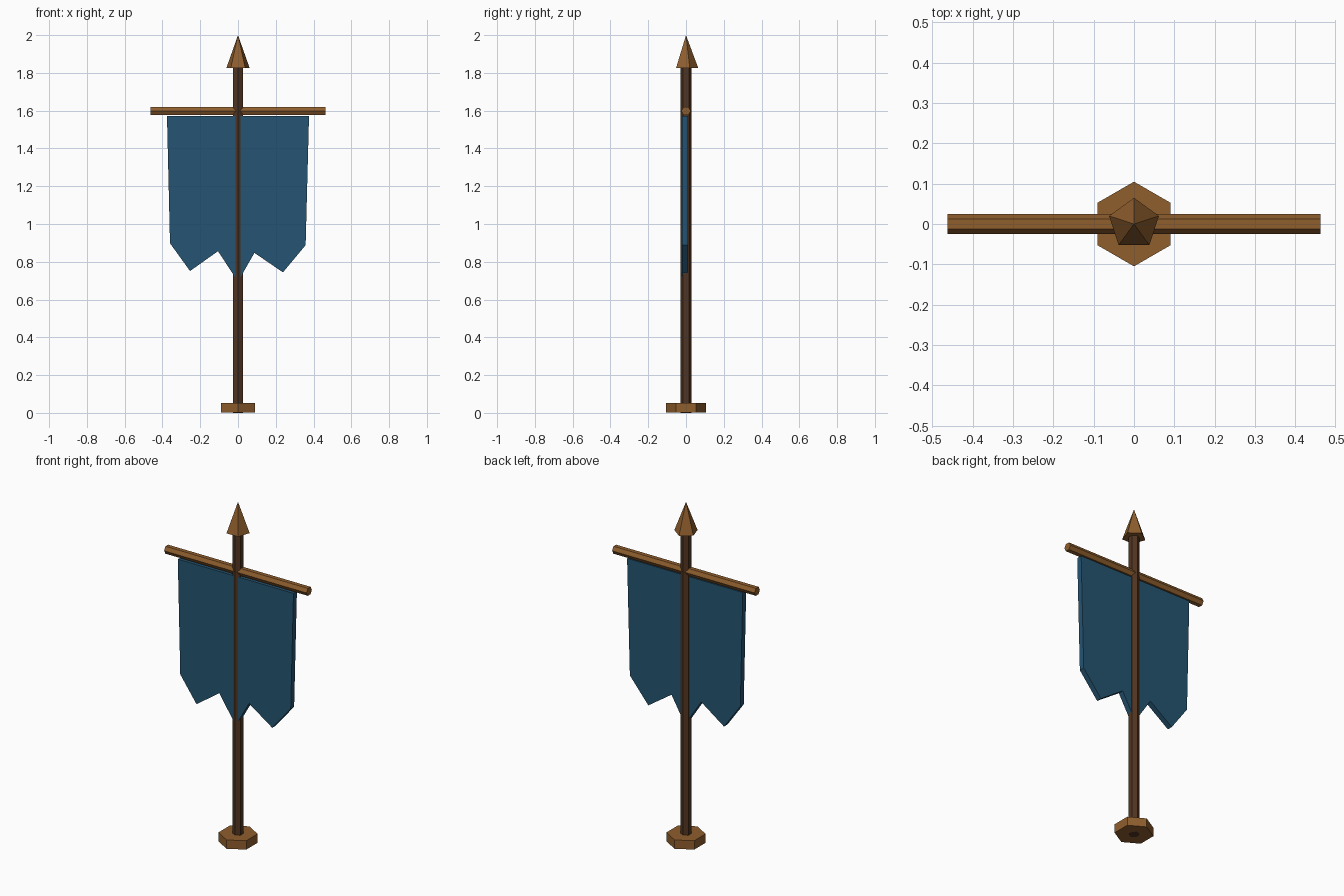
import bpy, bmesh
from math import pi
from mathutils import Matrix

default = bpy.data.objects.get("Cube")
if default:
    bpy.data.objects.remove(default, do_unlink=True)


def material(name, rgb):
    mat = bpy.data.materials.new(name)
    mat.use_nodes = True
    mat.diffuse_color = (*rgb, 1)
    mat.node_tree.nodes["Principled BSDF"].inputs["Base Color"].default_value = (*rgb, 1)
    return mat


light_wood = material("light wood", (0.275, 0.112, 0.027))
dark_wood = material("dark wood", (0.085, 0.036, 0.016))
blue_cloth = material("blue cloth", (0.018, 0.09, 0.168))


def add_object(name, bm, mat):
    bmesh.ops.recalc_face_normals(bm, faces=bm.faces)
    mesh = bpy.data.meshes.new(name)
    bm.to_mesh(mesh)
    bm.free()
    mesh.materials.append(mat)
    obj = bpy.data.objects.new(name, mesh)
    bpy.context.collection.objects.link(obj)
    return obj


def prism(name, mat, sides, r_bottom, r_top, z0, z1):
    """Upright prism or cone with one corner pointing to the back (+y)."""
    bm = bmesh.new()
    bmesh.ops.create_cone(bm, cap_ends=True, segments=sides, radius1=r_bottom,
                          radius2=r_top, depth=z1 - z0,
                          matrix=Matrix.Translation((0, 0, (z0 + z1) / 2)))
    bmesh.ops.remove_doubles(bm, verts=bm.verts, dist=1e-5)
    # Turn the corner nearest the back exactly onto +y
    first = max(bm.verts, key=lambda v: (v.co.xy.length, v.co.y))
    angle = pi / 2 - Matrix.Identity(2).row[0].angle_signed(first.co.xy) * -1
    bmesh.ops.rotate(bm, verts=bm.verts, matrix=Matrix.Rotation(angle, 3, "Z"))
    return add_object(name, bm, mat)


# Base, pole and spear tip
prism("base", light_wood, 6, 0.105, 0.105, 0.001, 0.053)
prism("pole", dark_wood, 6, 0.03, 0.03, 0, 1.84)
prism("spear_tip", light_wood, 5, 0.065, 0, 1.825, 2.0)

# Crossbar: a hexagonal prism laid along x
crossbar = prism("crossbar", light_wood, 6, 0.025, 0.025, -0.463, 0.463)
crossbar.data.transform(Matrix.Translation((0, 0, 1.598)) @ Matrix.Rotation(pi / 2, 4, "Y"))

# Banner: ragged outline extruded into a thin slab
outline = [(-0.376, 1.571), (0.376, 1.571), (0.358, 0.888), (0.238, 0.744),
           (0.087, 0.847), (0, 0.695), (-0.106, 0.856), (-0.254, 0.751), (-0.36, 0.898)]
bm = bmesh.new()
front = bm.faces.new([bm.verts.new((x, -0.022, z)) for x, z in outline])
slab = bmesh.ops.extrude_face_region(bm, geom=[front], use_keep_orig=True)
moved = [g for g in slab["geom"] if isinstance(g, bmesh.types.BMVert)]
bmesh.ops.translate(bm, verts=moved, vec=(0, 0.032, 0))
add_object("banner", bm, blue_cloth)
